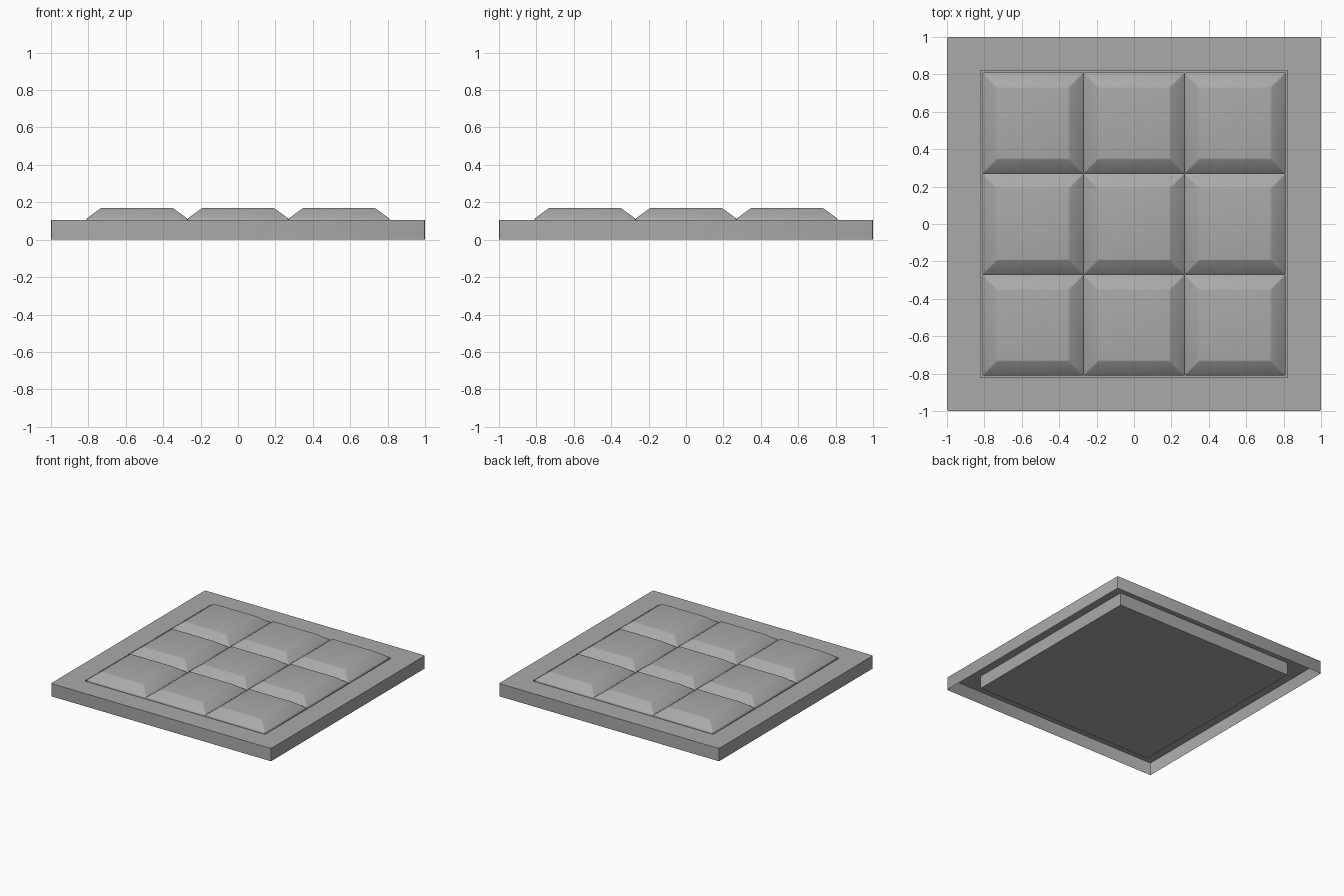
import bpy, bmesh
from math import radians

cube = bpy.data.objects.get("Cube")
if cube:
    bpy.data.objects.remove(cube, do_unlink=True)

grey = bpy.data.materials.new("plain_grey")
grey.use_nodes = True
grey.diffuse_color = (0.4, 0.4, 0.4, 1)
grey.node_tree.nodes["Principled BSDF"].inputs["Base Color"].default_value = (0.4, 0.4, 0.4, 1)


def stepped_square(name, profile, cap_first, cap_last, bevel_rule, width, location=(0, 0, 0)):
    """Stack square rings of (half width, z), bevel the edges the rule picks."""
    bm = bmesh.new()
    rings = [[bm.verts.new((sx * r, sy * r, z)) for sx, sy in ((-1, -1), (1, -1), (1, 1), (-1, 1))]
             for r, z in profile]
    for low, high in zip(rings, rings[1:]):
        for i in range(4):
            j = (i + 1) % 4
            bm.faces.new((low[i], low[j], high[j], high[i]))
    if cap_first:
        bm.faces.new(rings[0][::-1])
    if cap_last:
        bm.faces.new(rings[-1])
    edges = [e for e in bm.edges if bevel_rule(e)]
    bmesh.ops.bevel(bm, geom=edges, offset=width, segments=2, profile=0.5, affect='EDGES')
    mesh = bpy.data.meshes.new(name)
    bm.to_mesh(mesh)
    bm.free()
    mesh.materials.append(grey)
    obj = bpy.data.objects.new(name, mesh)
    obj.location = location
    bpy.context.collection.objects.link(obj)
    bpy.ops.object.select_all(action='DESELECT')
    obj.select_set(True)
    bpy.context.view_layer.objects.active = obj
    bpy.ops.object.shade_smooth_by_angle(angle=radians(30))
    return obj


TOP = 0.105


def frame_edge(e):
    # Rim rings, plus the upright outer corners
    a, b = (v.co for v in e.verts)
    on_rim = a.z == TOP and b.z == TOP and abs(abs(a.x) - abs(b.x)) < 0.01
    upright = abs(a.z - b.z) > 0.05 and abs(a.x) > 0.95
    return on_rim or upright


# Open-bottomed border with a sunken tray in the middle
stepped_square("border_frame", [(1, 0), (1, TOP), (0.82, TOP), (0.82, 0)],
               False, True, frame_edge, 0.01)

# Grid of raised tiles with sloped sides
PITCH = 0.54
for row in range(3):
    for col in range(3):
        stepped_square(f"tile_{row + 1}_{col + 1}", [(0.27, 0.002), (0.27, 0.112), (0.192, 0.17)],
                       False, True,
                       lambda e: max(v.co.z for v in e.verts) > 0.1, 0.005,
                       ((col - 1) * PITCH, (row - 1) * PITCH, 0))
